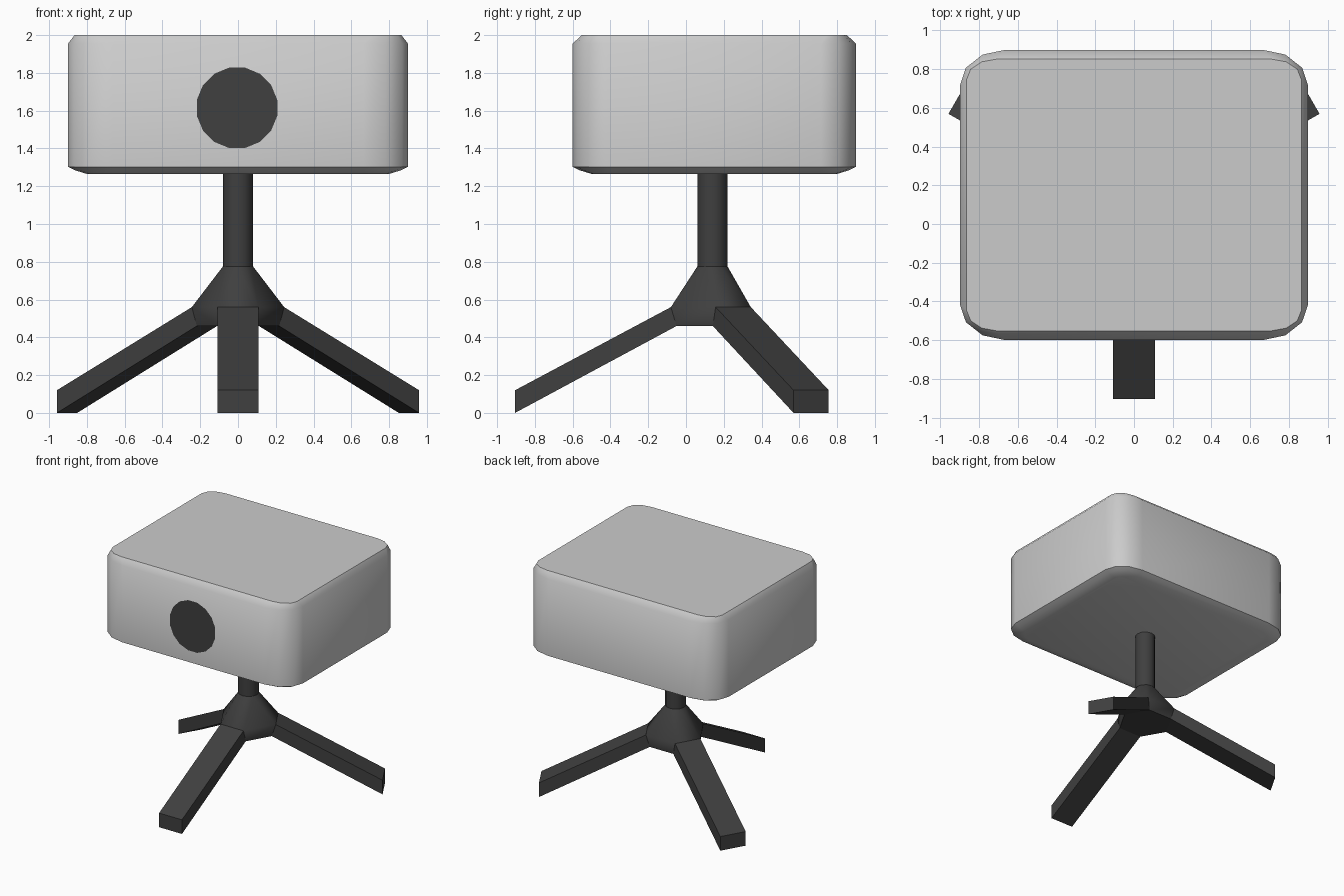
import bpy, bmesh
from math import sin, cos, pi, radians
from mathutils import Vector, Matrix

if "Cube" in bpy.data.objects:
    bpy.data.objects.remove(bpy.data.objects["Cube"])

CY = 0.14          # stand axis in y
W = 0.1075         # half width of a leg
black = bpy.data.materials.new("black")
black.diffuse_color = (0.05, 0.05, 0.05, 1)
black.use_nodes = True
black.node_tree.nodes["Principled BSDF"].inputs["Base Color"].default_value = black.diffuse_color


def finish(name, bm, mat=None, smooth=None):
    bmesh.ops.recalc_face_normals(bm, faces=bm.faces)
    me = bpy.data.meshes.new(name)
    bm.to_mesh(me)
    bm.free()
    ob = bpy.data.objects.new(name, me)
    bpy.context.collection.objects.link(ob)
    if mat:
        me.materials.append(mat)
    if smooth:
        bpy.ops.object.select_all(action='DESELECT')
        ob.select_set(True)
        bpy.context.view_layer.objects.active = ob
        bpy.ops.object.shade_smooth_by_angle(angle=radians(smooth))
    return ob


def rounded_ring(bm, z, ix, iy, rx, ry, segs=3):
    """Rounded rectangle outline, inset by ix, iy from the full housing size."""
    hx, hy = 0.9 - ix, 0.75 - iy
    ring = []
    for q, (sx, sy) in enumerate(((1, 1), (-1, 1), (-1, -1), (1, -1))):
        for i in range(segs + 1):
            a = (q + i / segs) * pi / 2
            ring.append(bm.verts.new((sx * (hx - rx) + rx * cos(a),
                                      0.15 + sy * (hy - ry) + ry * sin(a), z)))
    return ring


# Housing: lofted rounded rectangles with chamfered top and bottom
bm = bmesh.new()
rings = [rounded_ring(bm, *p) for p in (
    (1.265, 0.10, 0.10, 0.135, 0.09),
    (1.285, 0.035, 0.035, 0.20, 0.15),
    (1.303, 0, 0, 0.235, 0.185),
    (1.955, 0, 0, 0.235, 0.185),
    (2.0, 0.035, 0.048, 0.155, 0.105))]
for a, b in zip(rings, rings[1:]):
    for i in range(len(a)):
        j = (i + 1) % len(a)
        bm.faces.new((a[i], a[j], b[j], b[i]))
bm.faces.new(rings[0])
bm.faces.new(rings[-1])
finish("housing", bm, smooth=40)

# Round front opening, a flat 16-sided disc
bm = bmesh.new()
bmesh.ops.create_circle(bm, cap_ends=True, segments=16, radius=0.217,
                        matrix=Matrix.Translation((-0.005, -0.602, 1.615))
                        @ Matrix.Rotation(pi / 2, 4, 'X')
                        @ Matrix.Rotation(pi / 16, 4, 'Z'))
ob = finish("front_disc", bm, black)
if ob.data.polygons[0].normal.y > 0:
    ob.data.flip_normals()

# Column
bm = bmesh.new()
bmesh.ops.create_cone(bm, cap_ends=True, segments=12, radius1=0.08, radius2=0.08,
                      depth=0.50, matrix=Matrix.Translation((0, CY, 1.02)))
finish("column", bm, black, 40)


# Three sloping legs, each a side profile (radius, height) given a width
def leg_point(angle, r, side, z):
    return Vector((r * cos(angle) - side * sin(angle),
                   CY + r * sin(angle) + side * cos(angle), z))


ANGLES = [radians(d) for d in (-90, 30, 150)]
PROFILE = ((0.19, 0.46), (1.045, 0), (1.045, 0.12), (0.22, 0.56))
for name, ang in zip(("front_leg", "right_leg", "left_leg"), ANGLES):
    bm = bmesh.new()
    left, right = [[bm.verts.new(leg_point(ang, r, s, z)) for r, z in PROFILE]
                   for s in (-W, W)]
    bm.faces.new(left)
    bm.faces.new(right)
    for i in range(4):
        j = (i + 1) % 4
        bm.faces.new((left[i], left[j], right[j], right[i]))
    finish(name, bm, black)

# Hub: hull joining the column to the inner ends of the legs
bm = bmesh.new()
bmesh.ops.create_circle(bm, segments=12, radius=0.08,
                        matrix=Matrix.Translation((0, CY, 0.775)))
for ang in ANGLES:
    for s in (-W, W):
        for r, z in (PROFILE[0], PROFILE[3]):
            bm.verts.new(leg_point(ang, r, s, z))
bmesh.ops.convex_hull(bm, input=bm.verts)
finish("hub", bm, black, 40)
